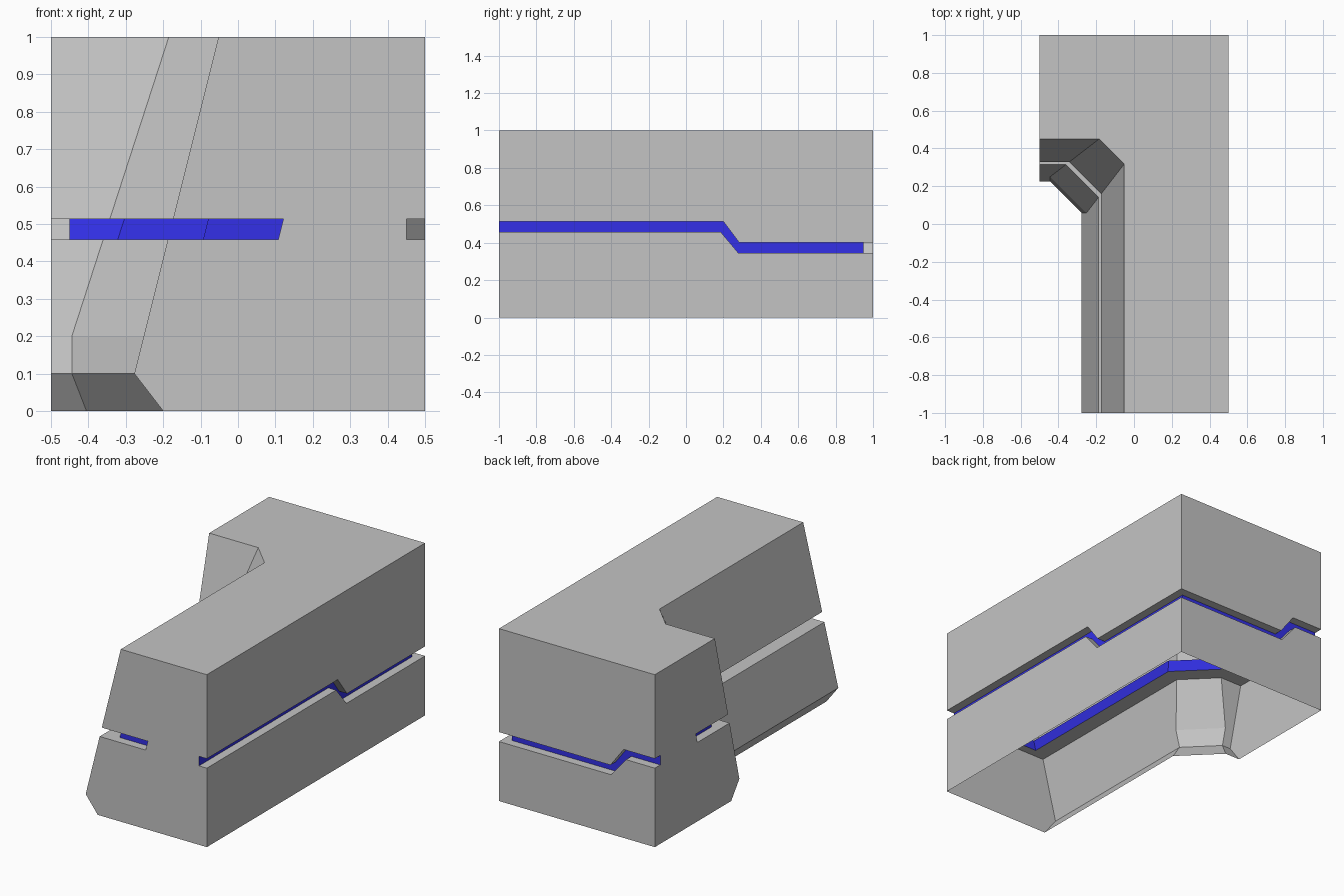
import bpy
import bmesh

if "Cube" in bpy.data.objects:
    bpy.data.objects.remove(bpy.data.objects["Cube"], do_unlink=True)


def material(name, rgb):
    mat = bpy.data.materials.new(name)
    mat.use_nodes = True
    mat.diffuse_color = (*rgb, 1)
    mat.node_tree.nodes["Principled BSDF"].inputs["Base Color"].default_value = (*rgb, 1)
    return mat


MATS = [material("wall grey", (0.55, 0.55, 0.55)),
        material("light strip blue", (0.033, 0.03, 0.8))]


def loft(name, rings, blue_sides=(), blue_cap=False):
    """Closed solid through matching rings; chosen sides or the first cap are blue."""
    bm = bmesh.new()
    loops = [[bm.verts.new(p) for p in ring] for ring in rings]
    n = len(loops[0])
    bm.faces.new(loops[0]).material_index = int(blue_cap)
    bm.faces.new(loops[-1])
    for low, high in zip(loops, loops[1:]):
        for k in range(n):
            j = (k + 1) % n
            face = bm.faces.new((low[k], low[j], high[j], high[k]))
            face.material_index = int(k in blue_sides)
    bmesh.ops.recalc_face_normals(bm, faces=bm.faces)
    mesh = bpy.data.meshes.new(name)
    bm.to_mesh(mesh)
    bm.free()
    for mat in MATS:
        mesh.materials.append(mat)
    obj = bpy.data.objects.new(name, mesh)
    bpy.context.collection.objects.link(obj)
    return obj


def slope(z):
    """Inner wall x, arm wall y and chamfer start y on the leaning faces."""
    t = 1 - z
    return -0.052 - 0.25 * t, 0.45 - 0.25 * t, 0.317 - 0.324 * t


def inner(w, a, c, d=0.0):
    """Two corners of the diagonal inner face, moved d into the wall."""
    t = 0.4142 * d
    return (w + d, c + t), (w - (a - c) + t, a + d)


# Corner wall: straight back faces, leaning inner faces, undercut foot
def outline(z, w, a, c):
    right, left = inner(w, a, c)
    pts = [(0.5, -1), (0.5, 1), (-0.5, 1), (-0.5, a), left, right, (w, -1)]
    return [(x, y, z) for x, y in pts]


wall = loft("corner_wall", [
    outline(0, -0.2, 0.3, 0.095),
    outline(0.1, -0.277, 0.225, 0.058),
    outline(0.2, *slope(0.2)),
    outline(1, *slope(1)),
])

# Stepped grooves on the two outer faces, u runs from the outer corner
STEP = [(-0.1, 0.4), (0.715, 0.4), (0.8, 0.513), (2.2, 0.513),
        (2.2, 0.458), (0.815, 0.458), (0.72, 0.345), (-0.1, 0.345)]
side_cut = loft("side_groove_cutter",
                [[(x, 1 - u, z) for u, z in STEP] for x in (0.45, 0.6)], blue_cap=True)
back_cut = loft("back_groove_cutter",
                [[(0.5 - u, y, z) for u, z in STEP] for y in (0.95, 1.1)], blue_cap=True)


# Level groove along the inner faces, with a shallow slit on each end
def groove(z):
    w, a, c = slope(z)
    right, left = inner(w, a, c, 0.094)
    pts = [(right[0], -1.2), right, left, (-0.7, left[1]), (-0.7, -1.2)]
    return [(x, y, z) for x, y in pts]


def front_slit(z):
    x = slope(z)[0] + 0.295
    return [(-0.6, -0.95, z), (x, -0.95, z), (x, -1.3, z), (-0.6, -1.3, z)]


def arm_slit(z):
    y = slope(z)[1] + 0.295
    return [(-0.45, -0.2, z), (-0.45, y, z), (-0.8, y, z), (-0.8, -0.2, z)]


LEVELS = (0.458, 0.513)
inner_cut = loft("inner_groove_cutter", [groove(z) for z in LEVELS], (0, 1, 2))
front_cut = loft("front_slit_cutter", [front_slit(z) for z in LEVELS], (0,))
arm_cut = loft("arm_slit_cutter", [arm_slit(z) for z in LEVELS], (0,))

# Cut every groove, keeping the blue of its floor
bpy.context.view_layer.objects.active = wall
for cutter in (side_cut, back_cut, inner_cut, front_cut, arm_cut):
    cutter.hide_render = True
    mod = wall.modifiers.new(cutter.name, "BOOLEAN")
    mod.operation = "DIFFERENCE"
    mod.solver = "EXACT"
    mod.object = cutter
    bpy.ops.object.modifier_apply(modifier=mod.name)
    bpy.data.objects.remove(cutter, do_unlink=True)

# The wall is a hollow shell, open underneath
bm = bmesh.new()
bm.from_mesh(wall.data)
base = [f for f in bm.faces if all(v.co.z < 0.001 for v in f.verts)]
bmesh.ops.delete(bm, geom=base, context="FACES")
bm.to_mesh(wall.data)
bm.free()
